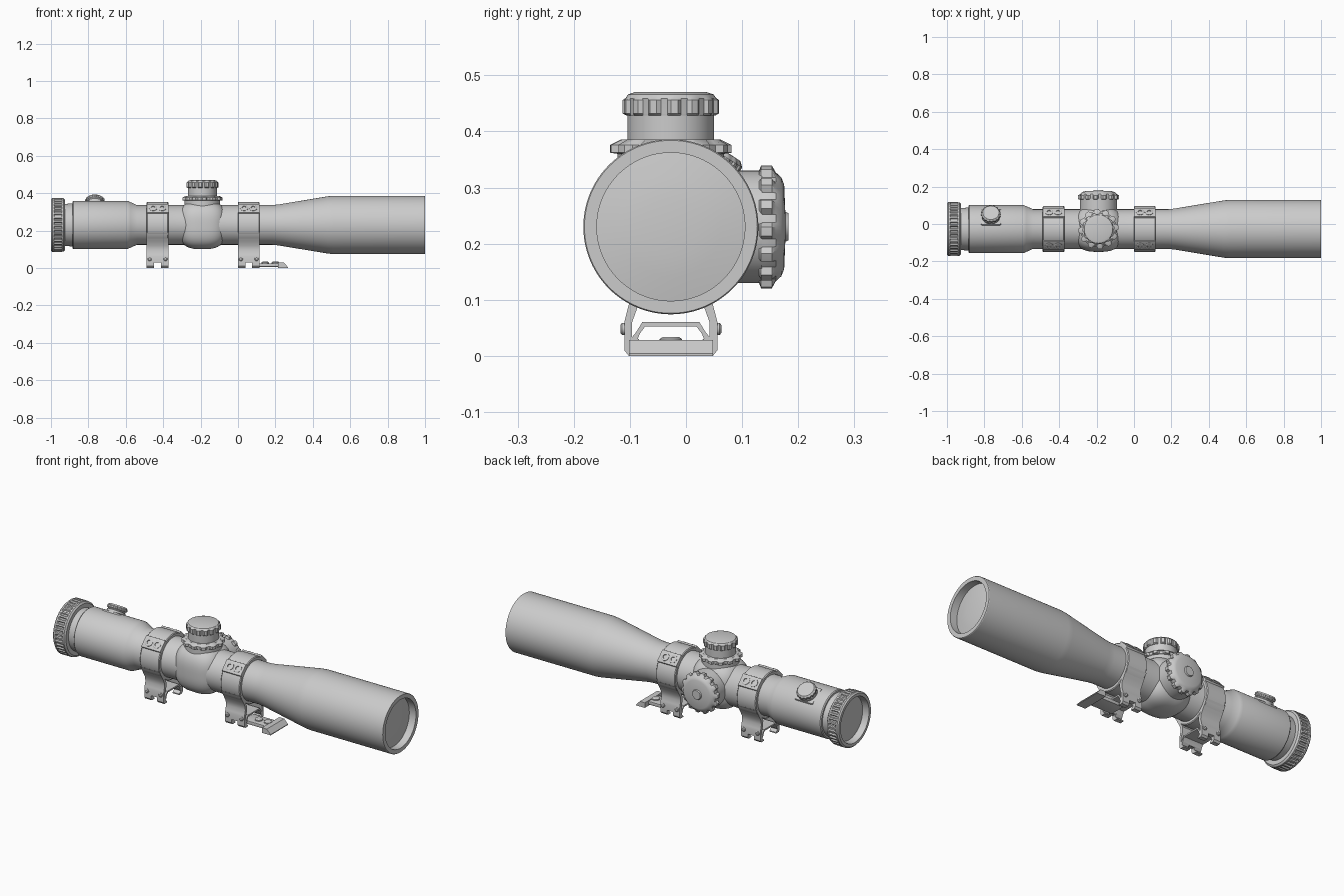
import bpy, bmesh, math
from mathutils import Vector, Matrix

cube = bpy.data.objects.get("Cube")
if cube:
    bpy.data.objects.remove(cube, do_unlink=True)

mat = bpy.data.materials.new("plain grey")
mat.use_nodes = True
GREY = (0.6, 0.6, 0.6, 1)
mat.diffuse_color = GREY
mat.node_tree.nodes["Principled BSDF"].inputs["Base Color"].default_value = GREY

AY, AZ = -0.027, 0.23      # optical axis
TX = -0.19                 # turret centre along the tube
parts = []


def finish(name, bm):
    bmesh.ops.remove_doubles(bm, verts=bm.verts, dist=1e-5)
    bmesh.ops.recalc_face_normals(bm, faces=bm.faces)
    me = bpy.data.meshes.new(name)
    bm.to_mesh(me)
    bm.free()
    me.materials.append(mat)
    ob = bpy.data.objects.new(name, me)
    bpy.context.collection.objects.link(ob)
    parts.append(ob)
    return ob


def lathe(name, profile, loc, direction, segs=64, ribs=0, closed=False):
    """Spin (distance, radius[, rib height]) points about a direction."""
    if ribs:
        segs = ribs * 6
    bm = bmesh.new()
    rows = []
    for p in profile:
        rib = p[2] if len(p) > 2 else 0
        row = []
        for i in range(segs):
            a = 2 * math.pi * i / segs
            r = p[1] + (rib if i % 6 < 3 else 0)
            row.append(bm.verts.new((r * math.cos(a), r * math.sin(a), p[0])))
        rows.append(row)
    if closed:
        rows.append(rows[0])
    for a, b in zip(rows, rows[1:]):
        for i in range(segs):
            j = (i + 1) % segs
            bm.faces.new((a[i], a[j], b[j], b[i]))
    bmesh.ops.remove_doubles(bm, verts=bm.verts, dist=1e-5)
    bmesh.ops.dissolve_degenerate(bm, edges=bm.edges, dist=1e-5)
    q = Vector(direction).to_track_quat('Z', 'Y').to_matrix().to_4x4()
    bm.transform(Matrix.Translation(loc) @ q)
    return finish(name, bm)


def extrude_x(name, outline, x0, x1, side=1):
    """Extrude an outline of (offset from axis, height) along x."""
    bm = bmesh.new()
    f = bm.faces.new([bm.verts.new((x0, AY + side * u, z)) for u, z in outline])
    ext = bmesh.ops.extrude_face_region(bm, geom=[f])
    moved = [v for v in ext["geom"] if isinstance(v, bmesh.types.BMVert)]
    bmesh.ops.translate(bm, verts=moved, vec=(x1 - x0, 0, 0))
    return finish(name, bm)


def box(name, size, matrix, bevel=0.0):
    bm = bmesh.new()
    bmesh.ops.create_cube(bm, size=1)
    bmesh.ops.scale(bm, vec=size, verts=bm.verts)
    if bevel:
        bmesh.ops.bevel(bm, geom=list(bm.edges), offset=bevel, segments=2,
                        affect='EDGES', profile=0.5)
    bm.transform(matrix)
    return finish(name, bm)


# Main tube with recessed, slightly domed lenses at both ends
X = (1, 0, 0)
lathe("main_tube", [
    (-0.96, 0), (-0.96, 0.11), (-0.885, 0.115), (-0.885, 0.124), (-0.88, 0.128),
    (-0.59, 0.128), (-0.575, 0.122), (-0.54, 0.106), (0.185, 0.106),
    (0.22, 0.110), (0.48, 0.153), (0.51, 0.156), (0.997, 0.156), (1.0, 0.154),
    (1.0, 0.132), (0.96, 0.132), (0.967, 0.09), (0.971, 0.05), (0.972, 0)],
    (0, AY, AZ), X, 96)

# Eyepiece focus ring
lathe("eyepiece_ring", [
    (-0.965, 0), (-0.97, 0.06), (-0.965, 0.117), (-1.0, 0.122), (-1.0, 0.138),
    (-0.993, 0.145), (-0.985, 0.145), (-0.98, 0.138, 0.007),
    (-0.945, 0.138, 0.007), (-0.94, 0.143), (-0.932, 0.143),
    (-0.925, 0.134), (-0.925, 0.11)], (0, AY, AZ), X, ribs=40)

# Rounded turret housing in the middle
bm = bmesh.new()
bmesh.ops.create_uvsphere(bm, u_segments=48, v_segments=32, radius=1)
for v in bm.verts:
    n = sum(abs(c) ** 2.8 for c in v.co) ** (1 / 2.8)
    v.co = Vector((v.co.x * 0.133, v.co.y * 0.122, v.co.z * 0.13)) / n
bm.transform(Matrix.Translation((TX, AY, AZ)))
finish("turret_housing", bm)

# Elevation turret on top
UP = (0, 0, 1)
lathe("top_turret_collar", [
    (0.33, 0), (0.33, 0.095), (0.36, 0.095), (0.362, 0.097, 0.011),
    (0.376, 0.097, 0.011), (0.386, 0.088), (0.386, 0)], (TX, AY, 0), UP, ribs=12)
lathe("top_turret_neck", [(0.38, 0), (0.38, 0.077), (0.435, 0.077), (0.435, 0)],
      (TX, AY, 0), UP)
lathe("top_turret_knob", [
    (0.428, 0), (0.428, 0.079), (0.432, 0.080, 0.006), (0.456, 0.080, 0.006),
    (0.459, 0.081), (0.466, 0.076), (0.470, 0.064), (0.470, 0)],
    (TX, AY, 0), UP, ribs=14)

# Side focus turret at the back
BACK = (0, 1, 0)
lathe("side_turret_base", [(0.04, 0), (0.04, 0.1), (0.135, 0.1), (0.135, 0)],
      (TX, 0, AZ), BACK)
lathe("side_turret_knob", [
    (0.128, 0), (0.128, 0.095), (0.134, 0.098, 0.012), (0.153, 0.098, 0.012),
    (0.160, 0.097), (0.170, 0.088), (0.175, 0.075), (0.177, 0.027),
    (0.183, 0.024), (0.183, 0)], (TX, 0, AZ), BACK, ribs=14)

# Illumination button, tilted towards the back of the eyepiece
tilt = math.radians(32)
out = Vector((0, math.sin(tilt), math.cos(tilt)))
button = Vector((-0.765, AY, AZ))
lathe("button_base", [(0.10, 0), (0.10, 0.05), (0.137, 0.048), (0.137, 0)],
      button, out, 32)
lathe("button_cap", [
    (0.134, 0), (0.134, 0.04), (0.142, 0.046), (0.145, 0.049, 0.003),
    (0.157, 0.049, 0.003), (0.165, 0.043), (0.166, 0)], button, out, ribs=16)
box("button_pad", (0.11, 0.10, 0.05), Matrix.Translation(button + out * 0.102)
    @ Matrix.Rotation(-tilt, 4, 'X'), 0.008)

# Mounting rings with legs, claws and screws
LEG = [(0.083, 0.028), (0.083, 0.06), (0.080, 0.072), (0.074, 0.095),
       (0.078, 0.12), (0.092, 0.145), (0.118, 0.19), (0.095, 0.18),
       (0.075, 0.14), (0.058, 0.112), (0.060, 0.085), (0.069, 0.06), (0.069, 0.028)]
CLAW = [(0.075, 0.0), (0.083, 0.010), (0.083, 0.03), (0.056, 0.03),
        (0.066, 0.018), (0.052, 0.006), (0.052, 0.0)]
ARCH = [(-0.072, 0.03), (-0.062, 0.042), (-0.051, 0.06), (0.051, 0.06),
        (0.062, 0.042), (0.072, 0.03), (0.060, 0.028), (0.055, 0.04),
        (0.046, 0.052), (-0.046, 0.052), (-0.055, 0.04), (-0.060, 0.028)]
W = 0.058
for label, cx in (("rear", -0.43), ("front", 0.057)):
    lathe(label + "_ring", [
        (-W, 0.10), (-W, 0.119), (-W + 0.004, 0.123), (W - 0.004, 0.123),
        (W, 0.119), (W, 0.10)], (cx, AY, AZ), X, 64, closed=True)
    extrude_x(label + "_ring_arch", ARCH, cx - W, cx + W)
    for side, word in ((-1, "_near"), (1, "_far")):
        extrude_x(label + word + "_leg", LEG, cx - W, cx + W, side)
        lug_dir = Vector((0, side, 1)).normalized()
        lug_at = Vector((cx, AY, AZ)) + lug_dir * 0.115
        box(label + word + "_lug", (2 * W, 0.066, 0.026), Matrix.Translation(lug_at)
            @ Matrix.Rotation(-side * math.pi / 4, 4, 'X'), 0.003)
        for end in (-1, 1):
            a, b = sorted((cx + end * W, cx + end * 0.018))
            extrude_x(label + word + "_claw", CLAW, a, b, side)
            lathe(label + word + "_ring_screw", [
                (0.12, 0), (0.12, 0.022), (0.130, 0.022), (0.132, 0.019),
                (0.132, 0.011), (0.127, 0.010), (0.127, 0)],
                (cx + end * 0.024, AY, AZ), lug_dir, 24)
            lathe(label + word + "_clamp_bolt", [
                (0.07, 0), (0.07, 0.011), (0.087, 0.011), (0.090, 0.007), (0.090, 0)],
                (cx + end * 0.042, AY, 0.048), (0, side, 0), 16)

# Rail stop reaching forward from the front ring
box("rail_arm", (0.16, 0.085, 0.018), Matrix.Translation((0.16, AY, 0.015)), 0.002)
bm = bmesh.new()
wedge = [(0.215, 0.0), (0.268, 0.0), (0.268, 0.004), (0.245, 0.028), (0.215, 0.028)]
face = bm.faces.new([bm.verts.new((x, AY - 0.075, z)) for x, z in wedge])
ext = bmesh.ops.extrude_face_region(bm, geom=[face])
bmesh.ops.translate(bm, vec=(0, 0.15, 0),
                    verts=[v for v in ext["geom"] if isinstance(v, bmesh.types.BMVert)])
finish("rail_stop", bm)
for x in (0.145, 0.20):
    lathe("rail_screw", [(0.02, 0), (0.02, 0.02), (0.030, 0.02), (0.034, 0.014),
                         (0.034, 0)], (x, AY, 0), UP, 20)

# Smooth shading that keeps hard edges
bpy.ops.object.select_all(action='DESELECT')
for ob in parts:
    ob.select_set(True)
bpy.context.view_layer.objects.active = parts[0]
bpy.ops.object.shade_smooth_by_angle(angle=math.radians(32))
